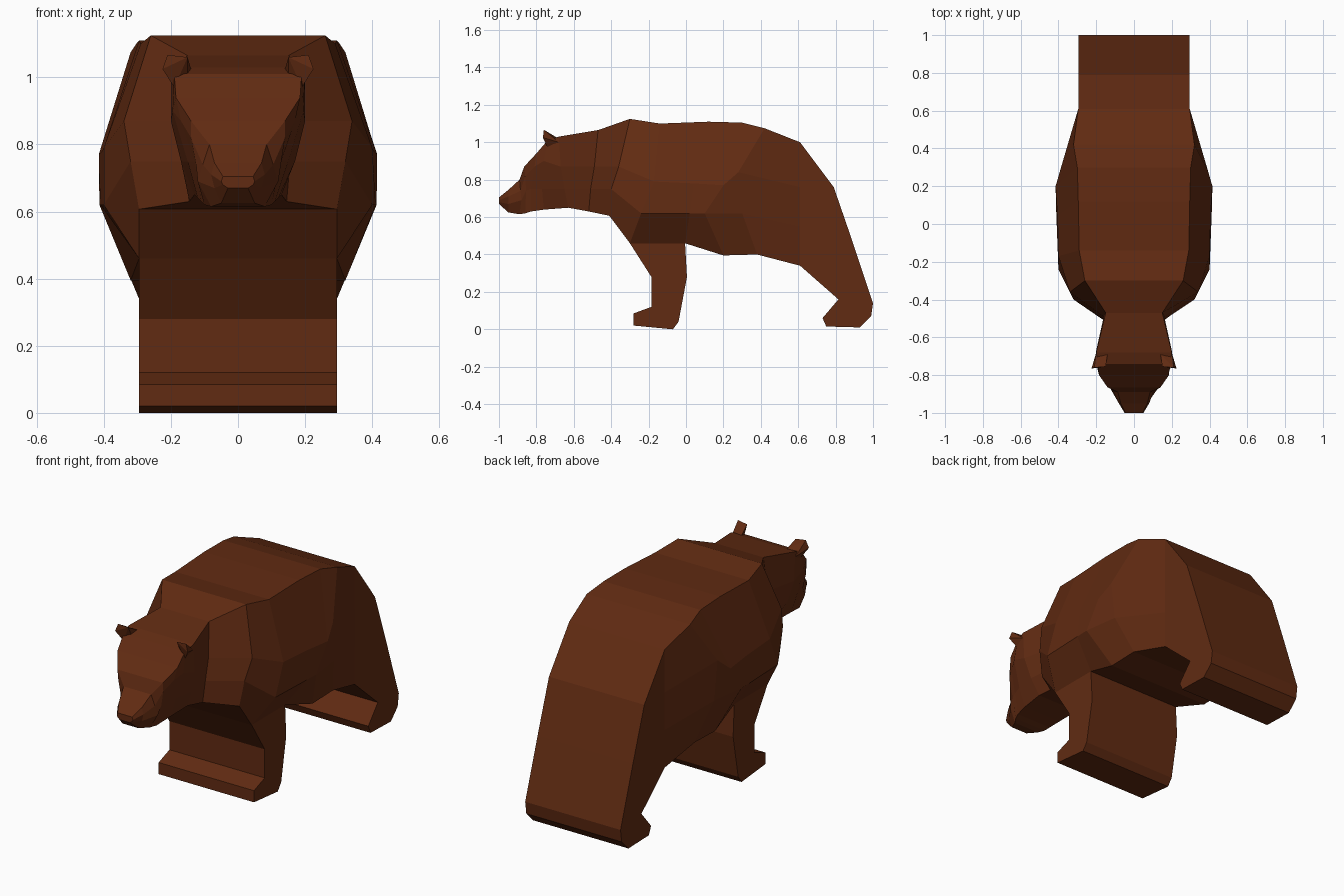
import bpy, bmesh

fur = bpy.data.materials.new("brown_fur")
fur.diffuse_color = (0.12, 0.024, 0.006, 1)


def finish(name, bm):
    bmesh.ops.recalc_face_normals(bm, faces=bm.faces)
    me = bpy.data.meshes.new(name)
    bm.to_mesh(me)
    bm.free()
    me.materials.append(fur)
    ob = bpy.data.objects.new(name, me)
    bpy.context.collection.objects.link(ob)
    return ob


def loft(name, half_rings, open_bottom=(), cap_end=False):
    """Skin mirrored rings; each half ring runs from top edge to bottom edge."""
    bm = bmesh.new()
    rings = []
    for half in half_rings:
        pts = half + [(-x, y, z) for x, y, z in reversed(half)]
        rings.append([bm.verts.new(p) for p in pts])
    n = len(rings[0])
    for r, (a, b) in enumerate(zip(rings, rings[1:])):
        for i in range(n):
            if i == n // 2 - 1 and r in open_bottom:
                continue
            j = (i + 1) % n
            bm.faces.new((a[i], a[j], b[j], b[i]))
    if cap_end:
        bm.faces.new(rings[-1])
    return finish(name, bm)


def slab(name, profile, w=0.295):
    """Side profile (y, z) extruded across x, left open where it joins the body."""
    bm = bmesh.new()
    r = [bm.verts.new((w, y, z)) for y, z in profile]
    l = [bm.verts.new((-w, y, z)) for y, z in profile]
    bm.faces.new(r)
    bm.faces.new(l[::-1])
    for i in range(len(r) - 1):
        bm.faces.new((r[i], r[i + 1], l[i + 1], l[i]))
    return finish(name, bm)


# torso from neck to haunch; the belly is open where the front leg joins
neck = [(.15, -.47, 1.065), (.16, -.49, .87), (.155, -.51, .75), (.145, -.52, .63)]
loft("body", [
    neck,
    [(.26, -.30, 1.125), (.34, -.36, .87), (.32, -.40, .75), (.295, -.41, .607)],
    [(.29, -.14, 1.10), (.40, -.17, .79), (.40, -.24, .62), (.295, -.30, .46)],
    [(.295, .12, 1.11), (.405, .04, .78), (.41, .02, .62), (.295, -.005, .46)],
    [(.30, .30, 1.105), (.415, .20, .77), (.413, .10, .62), (.32, .20, .395)],
    [(.32, .42, 1.075), (.392, .28, .84), (.385, .30, .62), (.32, .38, .40)],
    [(.295, .61, 1.0), (.295, .61, .76), (.295, .61, .55), (.295, .61, .34)],
], open_bottom=(2,))

# head and snout
loft("head", [
    neck,
    [(.20, -.68, 1.03), (.20, -.67, .87), (.17, -.65, .75), (.13, -.63, .65)],
    [(.19, -.74, 1.01), (.195, -.76, .90), (.15, -.77, .75), (.12, -.76, .64)],
    [(.185, -.80, .94), (.17, -.81, .87), (.13, -.83, .75), (.11, -.83, .63)],
    [(.14, -.865, .87), (.14, -.86, .82), (.125, -.855, .74), (.10, -.86, .62)],
    [(.085, -.89, .80), (.105, -.885, .74), (.12, -.88, .69), (.08, -.89, .615)],
    [(.07, -.95, .745), (.08, -.95, .71), (.07, -.95, .67), (.05, -.95, .625)],
    [(.045, -1, .705), (.05, -1, .69), (.045, -1, .68), (.03, -1, .67)],
], cap_end=True)

# legs
slab("front_legs", [(-.30, .46), (-.185, .28), (-.185, .12), (-.28, .085), (-.28, .02),
                    (-.07, .0), (-.04, .04), (.005, .28), (-.005, .46)])
slab("hind_legs", [(.61, 1.0), (.79, .76), (.89, .47), (1.0, .14), (.99, .07), (.93, .01),
                   (.75, .015), (.73, .06), (.815, .16), (.61, .34)])

# ears
for side, s in (("left", -1), ("right", 1)):
    bm = bmesh.new()
    for x, y, z in [(.15, -.755, 1.06), (.225, -.765, 1.025), (.21, -.76, 1.067),
                    (.14, -.69, 1.025), (.20, -.68, 1.0), (.19, -.74, .97), (.15, -.73, 1.01)]:
        bm.verts.new((s * x, y, z))
    bmesh.ops.convex_hull(bm, input=bm.verts)
    finish(side + "_ear", bm)
